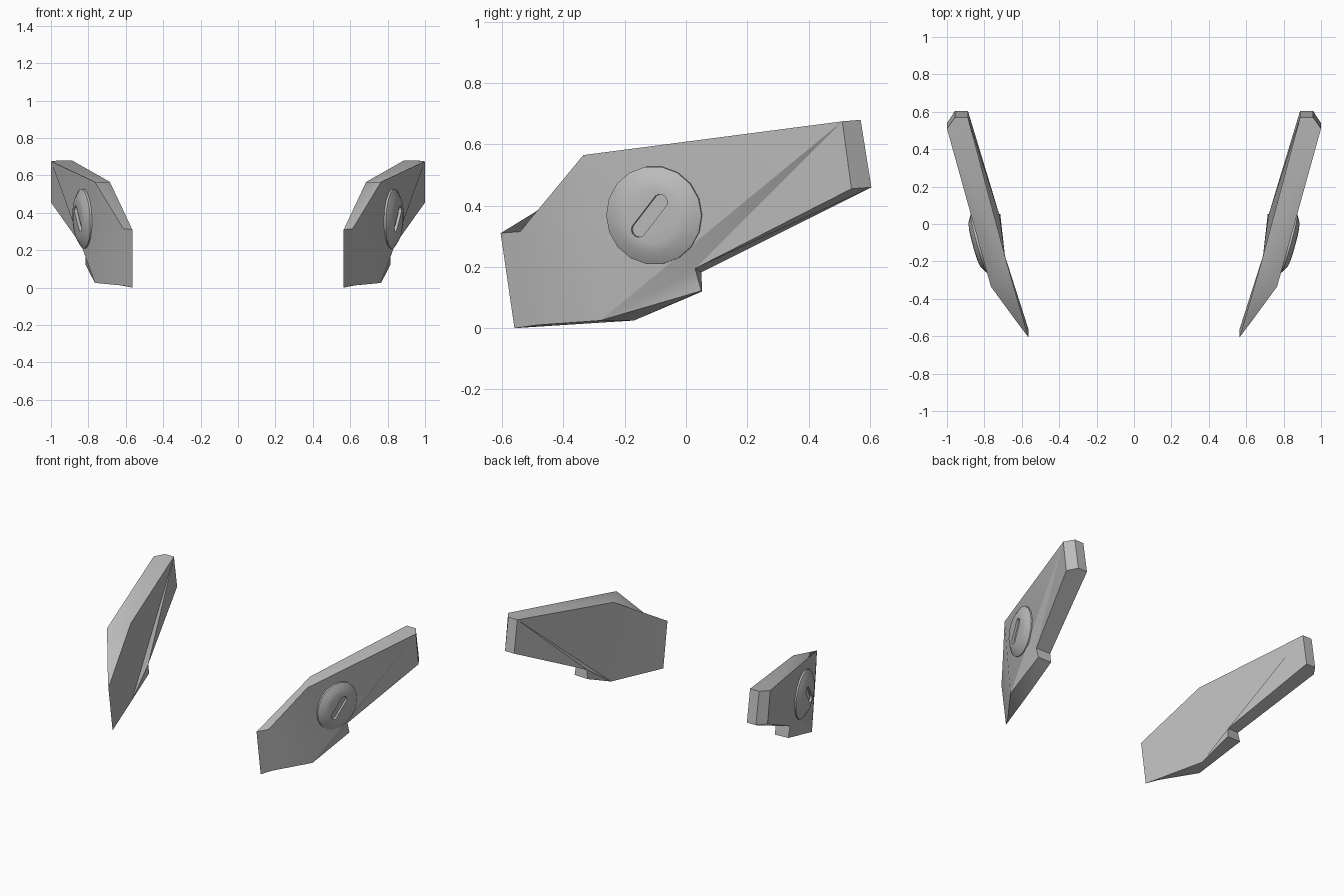
import bpy, bmesh, math
from mathutils import Matrix, Vector

if "Cube" in bpy.data.objects:
    bpy.data.objects.remove(bpy.data.objects["Cube"])

grey = bpy.data.materials.new("plain_grey")
grey.diffuse_color = (0.5, 0.5, 0.5, 1)
grey.use_nodes = True
grey.node_tree.nodes["Principled BSDF"].inputs["Base Color"].default_value = grey.diffuse_color


def make(name, bm, angle=30):
    bmesh.ops.recalc_face_normals(bm, faces=bm.faces)
    me = bpy.data.meshes.new(name)
    bm.to_mesh(me)
    bm.free()
    me.materials.append(grey)
    ob = bpy.data.objects.new(name, me)
    bpy.context.collection.objects.link(ob)
    if angle:
        bpy.ops.object.select_all(action='DESELECT')
        ob.select_set(True)
        bpy.context.view_layer.objects.active = ob
        bpy.ops.object.shade_smooth_by_angle(angle=math.radians(angle))
    return ob


def mirror(ob):
    m = ob.modifiers.new("other_side", 'MIRROR')
    m.use_axis = (True, False, False)


# Side plate: outer (o), inner (i) and rear chamfer (m) corners
P = {
    # front tip, crest, rear top, rear bottom, notch top, notch bottom, keel, front bottom
    "o_front": (.613, -.542, .315), "i_front": (.565, -.605, .31),
    "o_crest": (.765, -.335, .565), "i_crest": (.685, -.19, .565),
    "o_rear": (1.0, .51, .675), "m_rear": (.957, .57, .68), "i_rear": (.888, .57, .68),
    "o_tail": (1.0, .54, .455), "m_tail": (.957, .605, .46), "i_tail": (.888, .605, .46),
    "o_notch": (.815, .03, .195), "i_notch": (.72, .05, .182),
    "o_step": (.815, .05, .122), "i_step": (.715, .053, .12),
    "o_keel": (.765, -.28, .025), "i_keel": (.69, -.17, .025),
    "o_toe": (.608, -.49, .01), "i_toe": (.565, -.56, 0),
}
FACES = [
    # outer side
    "o_front o_crest o_keel o_toe", "o_crest o_rear o_keel", "o_keel o_rear o_notch",
    "o_rear o_tail o_notch", "o_keel o_notch o_step",
    # inner side
    "i_front i_crest i_keel i_toe", "i_crest i_rear i_keel", "i_keel i_rear i_notch",
    "i_rear i_tail i_notch", "i_keel i_notch i_step",
    # rim
    "o_front o_crest i_crest i_front", "o_crest o_rear m_rear i_rear i_crest",
    "o_rear o_tail m_tail m_rear", "m_rear m_tail i_tail i_rear",
    "o_tail o_notch i_notch i_tail m_tail", "o_notch o_step i_step i_notch",
    "o_step o_keel i_keel i_step", "o_keel o_toe i_toe i_keel", "o_toe o_front i_front i_toe",
]
bm = bmesh.new()
V = {k: bm.verts.new(p) for k, p in P.items()}
for f in FACES:
    bm.faces.new([V[k] for k in f.split()])
mirror(make("side_plate", bm))

# Local frame on the outer face: n points outward, u to the rear, v up
n = Vector((1, -.27, -.05)).normalized()
u = Vector((0, 0, 1)).cross(n).normalized()
v = n.cross(u)
frame = Matrix((u, v, n)).transposed().to_4x4()
frame.translation = (.832, -.105, .368)


def loft(rings):
    """Closed solid through equal-length rings, placed on the plate."""
    b = bmesh.new()
    loops = [[b.verts.new(frame @ Vector(p)) for p in r] for r in rings]
    k = len(loops[0])
    for a, c in zip(loops, loops[1:]):
        for i in range(k):
            b.faces.new((a[i], a[(i + 1) % k], c[(i + 1) % k], c[i]))
    b.faces.new(loops[0])
    b.faces.new(loops[-1])
    return b


# Domed round pivot cap
SIDES = 18
profile = [(.161, -.05), (.161, 0), (.122, .022), (.09, .027)]
cap = make("pivot_cap", loft([[(r * math.cos(2 * math.pi * i / SIDES),
                                r * math.sin(2 * math.pi * i / SIDES), h)
                               for i in range(SIDES)] for r, h in profile]), 40)

# Slanted rounded slot cut into the cap
tilt, half, rad = math.radians(51), .058, .025
slot = []
for i in range(12):
    a = 2 * math.pi * (i + .5) / 12
    x = rad * math.cos(a) + math.copysign(half, math.cos(a))
    y = rad * math.sin(a)
    slot.append((x * math.cos(tilt) - y * math.sin(tilt) - .008,
                 x * math.sin(tilt) + y * math.cos(tilt)))
cutter = make("slot_cutter", loft([[(x, y, h) for x, y in slot] for h in (.012, .06)]), 0)
cutter.hide_render = True
cutter.hide_set(True)
cut = cap.modifiers.new("slot", 'BOOLEAN')
cut.operation = 'DIFFERENCE'
cut.object = cutter
cut.solver = 'EXACT'
mirror(cap)
